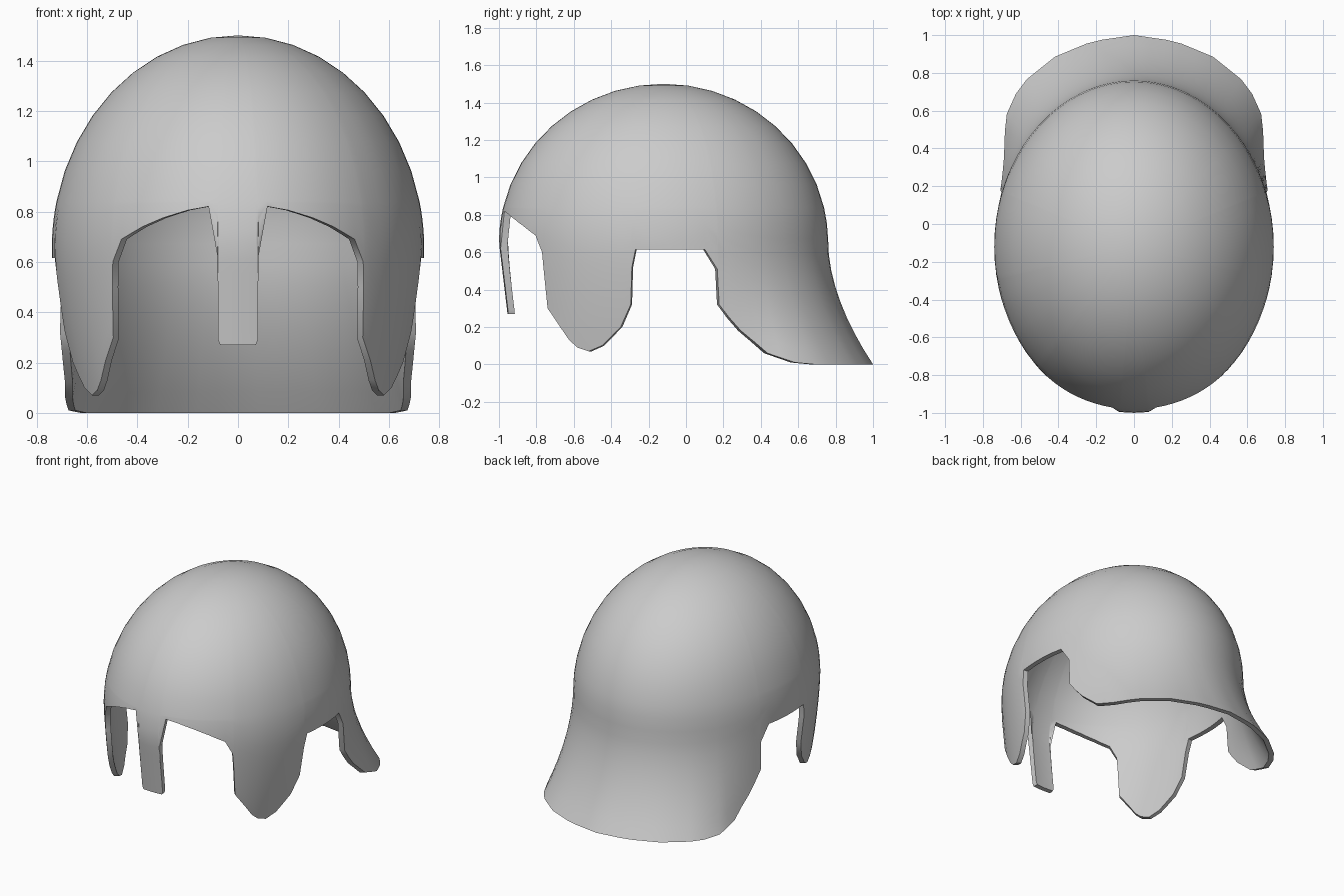
import bpy, bmesh, math

if "Cube" in bpy.data.objects:
    bpy.data.objects.remove(bpy.data.objects["Cube"])

# Lower rim as (degrees from the front, height)
RIM = [(0, .27), (5.5, .27), (6.1, .29), (6.3, .62), (9.3, .82), (16, .805), (24, .775),
       (31, .74), (38.8, .69), (42.4, .60), (43.3, .50), (45.2, .30), (50.5, .21), (55, .13),
       (58.5, .09), (63, .07), (68, .10), (74.9, .20), (78.5, .32), (78.9, .52),
       (80.2, .615), (104.5, .615), (109, .51), (109.5, .32), (116, .18), (123, .06),
       (131, .01), (137, 0), (180, 0)]
# Neck guard outline at the ground: degrees, x, y
GUARD = [(90, .74, -.12), (111, .73, .21), (120, .705, .40), (130, .685, .57), (140, .60, .74),
         (153, .42, .885), (166, .22, .968), (180, 0, 1)]
MID, TOP, BAND, CY = .65, 1.5, .84, -.12
WALL = .035


def lerp_table(table, t, col):
    for p, q in zip(table, table[1:]):
        if t <= q[0]:
            return p[col] + (q[col] - p[col]) * (t - p[0]) / (q[0] - p[0])
    return table[-1][col]


def skin(deg, z, d):
    """Point of the helmet skin, inset by d."""
    t, side = abs(deg), -1 if deg < 0 else 1
    s, c = math.sin(math.radians(t)), math.cos(math.radians(t))
    a, b, h = .74 - d, .88 - d, TOP - MID - d
    if z >= MID:                                   # dome
        r = math.sqrt(max(0, 1 - ((z - MID) / h) ** 2))
        return side * a * s * r, CY - b * c * r, z
    x, y, drop = a * s, CY - b * c, MID - z
    if t > 90:                                     # flared neck guard
        f = (drop / MID) ** 1.8
        x += (lerp_table(GUARD, t, 1) - d * s - x) * f
        y += (lerp_table(GUARD, t, 2) + d * c - y) * f
    elif t < 15:                                   # nose strip leans inward
        y += .12 * drop
    else:                                          # cheek plates curve inward
        x *= 1 - .12 * (drop / .58) ** 1.5
    return side * x, y, z


# Column angles: every rim corner plus even steps between
half = []
for (t0, _), (t1, _) in zip(RIM, RIM[1:]):
    n = max(1, math.ceil((t1 - t0) / 6))
    half += [t0 + (t1 - t0) * i / n for i in range(n)]
columns = half + [180] + [-t for t in reversed(half[1:])]
N = len(columns)

bm = bmesh.new()


def build_skin(d, flip):
    """Dome rows, then rows running down to the rim. Returns the rim loop."""
    def face(vs):
        bm.faces.new(vs[::-1] if flip else vs)
    h = TOP - MID - d
    low = math.asin((BAND - MID) / h)
    rows = []
    for i in range(1, 10):
        z = MID + h * math.sin(math.pi / 2 + (low - math.pi / 2) * i / 9)
        rows.append([bm.verts.new(skin(t, z, d)) for t in columns])
    for i in range(1, 11):
        rows.append([bm.verts.new(skin(t, BAND + (lerp_table(RIM, abs(t), 1) - BAND) * i / 10, d))
                     for t in columns])
    pole = bm.verts.new((0, CY, MID + h))
    for j in range(N):
        k = (j + 1) % N
        face([pole, rows[0][j], rows[0][k]])
        for up, dn in zip(rows, rows[1:]):
            face([up[j], dn[j], dn[k], up[k]])
    return rows[-1]


outer = build_skin(0, False)
inner = build_skin(WALL, True)
for j in range(N):                                 # rim wall
    k = (j + 1) % N
    bm.faces.new([outer[j], inner[j], inner[k], outer[k]])
bmesh.ops.recalc_face_normals(bm, faces=bm.faces)

mesh = bpy.data.meshes.new("helmet_shell")
bm.to_mesh(mesh)
bm.free()
helmet = bpy.data.objects.new("helmet_shell", mesh)
bpy.context.collection.objects.link(helmet)

steel = bpy.data.materials.new("plain grey")
steel.diffuse_color = (.6, .6, .6, 1)
steel.use_nodes = True
steel.node_tree.nodes["Principled BSDF"].inputs["Base Color"].default_value = steel.diffuse_color
mesh.materials.append(steel)

bpy.context.view_layer.objects.active = helmet
helmet.select_set(True)
bpy.ops.object.shade_smooth_by_angle(angle=math.radians(40))
